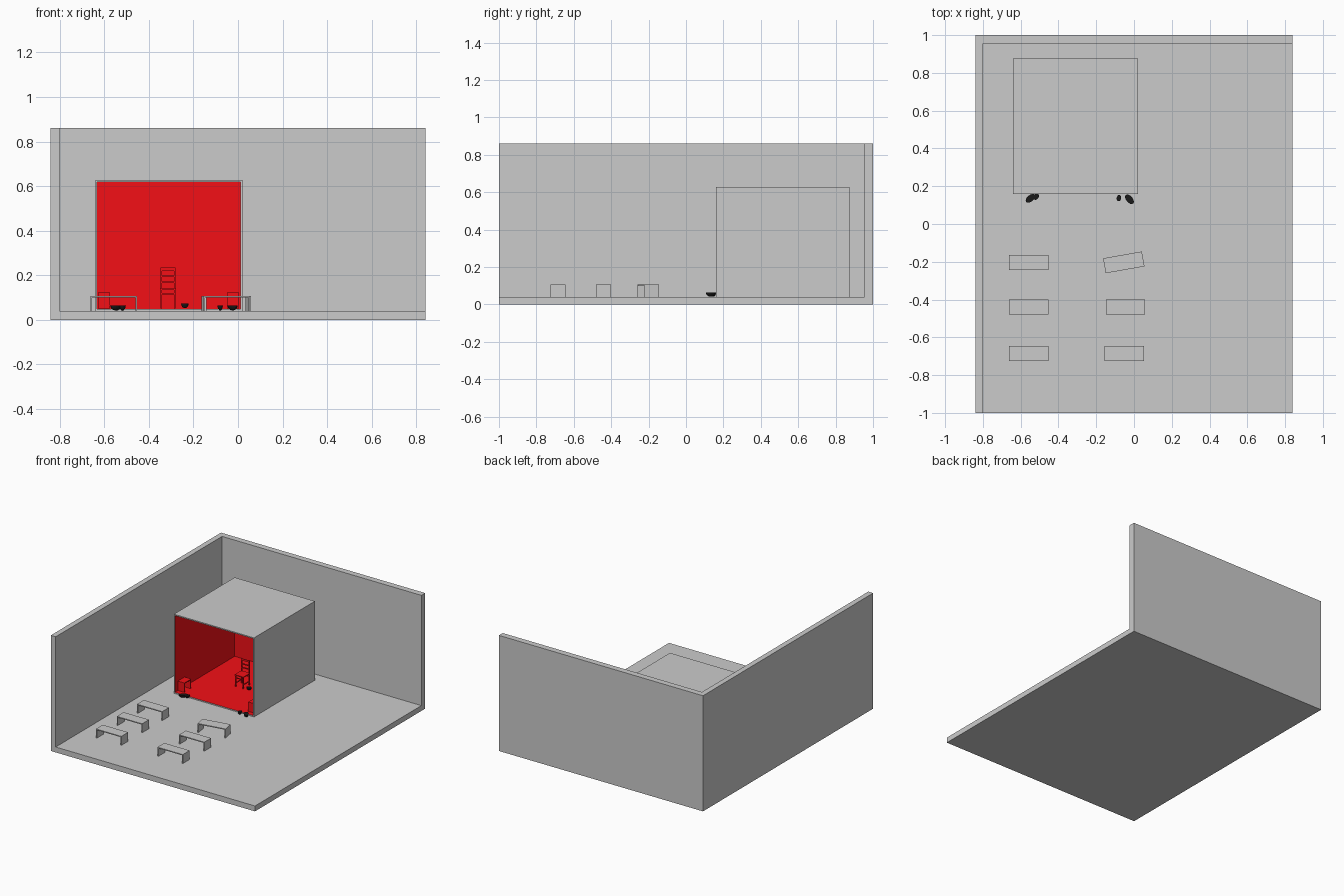
import bpy, bmesh, math
from mathutils import Matrix, Vector

if "Cube" in bpy.data.objects:
    bpy.data.objects.remove(bpy.data.objects["Cube"])


def material(name, rgb):
    m = bpy.data.materials.new(name)
    m.diffuse_color = (*rgb, 1)
    m.use_nodes = True
    m.node_tree.nodes["Principled BSDF"].inputs["Base Color"].default_value = m.diffuse_color
    return m


RED = material("red", (0.9, 0.005, 0.008))
BLACK = material("black", (0.01, 0.01, 0.01))


def add_box(bm, lo, hi):
    lo, hi = Vector(lo), Vector(hi)
    mat = Matrix.Translation((lo + hi) / 2) @ Matrix.Diagonal((*(hi - lo), 1))
    bmesh.ops.create_cube(bm, size=1, matrix=mat)


def finish(bm, name, mat=None, loc=(0, 0, 0), rot=0):
    me = bpy.data.meshes.new(name)
    bm.to_mesh(me)
    bm.free()
    ob = bpy.data.objects.new(name, me)
    ob.location = loc
    ob.rotation_euler.z = math.radians(rot)
    if mat:
        me.materials.append(mat)
    bpy.context.collection.objects.link(ob)
    return ob


def boxes(name, parts, mat=None, loc=(0, 0, 0), rot=0):
    bm = bmesh.new()
    for lo, hi in parts:
        add_box(bm, lo, hi)
    return finish(bm, name, mat, loc, rot)


# room: floor and two walls
boxes("floor", [((-0.84, -1, 0), (0.84, 1, 0.04))])
boxes("left_wall", [((-0.84, -1, 0.04), (-0.80, 1, 0.86))])
boxes("back_wall", [((-0.80, 0.955, 0.04), (0.84, 1, 0.86))])

# stage booth: grey box with a red recess opening to the front
bm = bmesh.new()
add_box(bm, (-0.64, 0.16, 0.04), (0.02, 0.875, 0.628))
front = min(bm.faces, key=lambda f: f.calc_center_median().y)
bmesh.ops.inset_region(bm, faces=[front], thickness=0.012)
ext = bmesh.ops.extrude_discrete_faces(bm, faces=[front])
inner = ext["faces"][0]
bmesh.ops.translate(bm, verts=inner.verts, vec=(0, 0.703, 0))
inner.material_index = 1
for e in inner.edges:
    for f in e.link_faces:
        f.material_index = 1
booth = finish(bm, "stage_booth")
booth.data.materials.append(None)
booth.data.materials.append(RED)


# benches: a top on two end panels
def bench(name, x, y, z, length, width, height, rot=0, mat=None):
    l, w, t = length / 2, width / 2, 0.007
    parts = [((-l, -w, height - t), (l, w, height))]
    parts += [((min(s * l, s * (l - t)), -w, 0),
               (max(s * l, s * (l - t)), w, height - t)) for s in (-1, 1)]
    boxes(name, parts, mat, (x, y, z), rot)


for i, (x, y, rot) in enumerate([(-0.557, -0.203, 0), (-0.557, -0.44, 0), (-0.557, -0.685, 0),
                                 (-0.054, -0.203, 10), (-0.045, -0.44, 0), (-0.051, -0.685, 0)]):
    bench(f"bench_{i}", x, y, 0.04, 0.208, 0.08, 0.067, rot)

# small red tables just inside the booth
FLOOR = 0.052
for name, x in (("left_table", -0.601), ("right_table", -0.022)):
    bench(name, x, 0.23, FLOOR, 0.08, 0.054, 0.07, 90, RED)

# chair: seat, legs, stretchers, back posts and slats
t = 0.007
parts = [((-0.036, -0.04, 0.083), (0.036, 0.04, 0.09))]
for s in (-1, 1):
    a, b = sorted((s * 0.033, s * (0.033 - t)))
    parts.append(((a, -0.037, 0), (b, -0.037 + t, 0.083)))
    parts.append(((a, 0.033, 0), (b, 0.033 + t, 0.183)))
    parts.append(((a, -0.03, 0.025), (b, 0.033, 0.03)))
for z, h in ((0.113, 0.008), (0.14, 0.008), (0.168, 0.014)):
    parts.append(((-0.026, 0.034, z), (0.026, 0.039, z + h)))
for y in (-0.036, 0.034):
    parts.append(((-0.026, y, 0.062), (0.026, y + 0.005, 0.068)))
boxes("chair", parts, RED, (-0.314, 0.5, FLOOR))


# black oval bowls, flat on top and rounded below
def bowl(name, x, y, z, length, width, rot):
    bm = bmesh.new()
    bmesh.ops.create_uvsphere(bm, u_segments=16, v_segments=8, radius=1)
    for v in bm.verts:
        v.co = (v.co.x * length / 2, v.co.y * width / 2, min(v.co.z, 0) * 0.022 + 0.022)
    bmesh.ops.remove_doubles(bm, verts=bm.verts, dist=1e-5)
    ob = finish(bm, name, BLACK, (x, y, z), rot)
    for p in ob.data.polygons:
        p.use_smooth = False


for i, (x, y, z, l, w, r) in enumerate([(-0.548, 0.136, 0.042, 0.06, 0.034, 40),
                                        (-0.518, 0.145, 0.042, 0.036, 0.027, 60),
                                        (-0.08, 0.137, 0.042, 0.034, 0.024, 80),
                                        (-0.024, 0.131, 0.042, 0.06, 0.034, -50),
                                        (-0.238, 0.47, FLOOR, 0.036, 0.026, 20)]):
    bowl(f"bowl_{i}", x, y, z, l, w, r)
